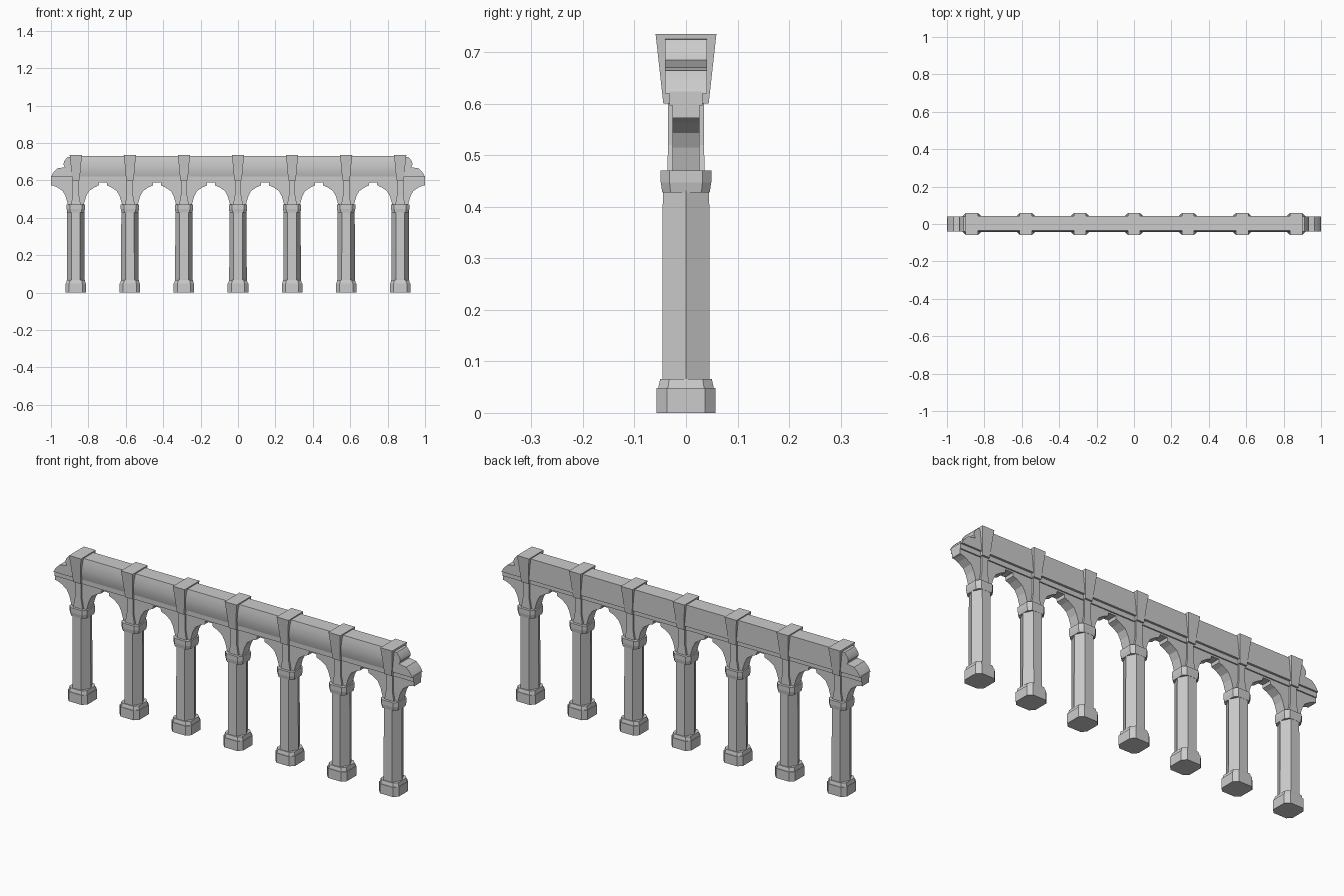
import bpy, bmesh, math

cube = bpy.data.objects.get("Cube")
if cube:
    bpy.data.objects.remove(cube, do_unlink=True)

stone = bpy.data.materials.new("grey stone")
stone.use_nodes = True
GREY = (0.6, 0.6, 0.6, 1)
stone.diffuse_color = GREY
stone.node_tree.nodes["Principled BSDF"].inputs["Base Color"].default_value = GREY

SPACING = 0.289
COUNT = 7


def loft(name, rings):
    """Skin a closed solid through matching rings of points."""
    bm = bmesh.new()
    rows = [[bm.verts.new(p) for p in ring] for ring in rings]
    n = len(rows[0])
    for a, b in zip(rows, rows[1:]):
        for i in range(n):
            j = (i + 1) % n
            bm.faces.new((a[i], a[j], b[j], b[i]))
    bm.faces.new(rows[0])
    bm.faces.new(rows[-1])
    bmesh.ops.recalc_face_normals(bm, faces=bm.faces)
    mesh = bpy.data.meshes.new(name)
    bm.to_mesh(mesh)
    bm.free()
    mesh.materials.append(stone)
    obj = bpy.data.objects.new(name, mesh)
    bpy.context.collection.objects.link(obj)
    return obj


def rect(x, hx, hy, z):
    return [(x + sx * hx, sy * hy, z) for sx, sy in ((-1, -1), (1, -1), (1, 1), (-1, 1))]


def octagon(x, hx, hy, z, cut=0.35):
    a, b = hx * (1 - cut), hy * (1 - cut)
    pts = [(-a, -hy), (a, -hy), (hx, -b), (hx, b), (a, hy), (-a, hy), (-hx, b), (-hx, -b)]
    return [(x + px, py, z) for px, py in pts]


def hexagon(x, hx, hy, z):
    pts = [(-hx, 0), (-hx / 2, -hy), (hx / 2, -hy), (hx, 0), (hx / 2, hy), (-hx / 2, hy)]
    return [(x + px, py, z) for px, py in pts]


def slab(name, outline, half_depth):
    """Extrude an x-z outline symmetrically along y."""
    return loft(name, [[(x, y, z) for x, z in outline] for y in (-half_depth, half_depth)])


# Half arch outline, as offset from the column centre
ARCH = [(0, 0.47), (0.042, 0.47), (0.055, 0.515), (0.07, 0.543), (0.1, 0.563), (0.122, 0.572)]
ARCH_JOINT = [(0.124, 0.588), (SPACING / 2, 0.588), (SPACING / 2, 0.622), (0, 0.622)]
ARCH_END = [(0.133, 0.572), (0.133, 0.622), (0, 0.622)]

for i in range(COUNT):
    x = (i - (COUNT - 1) / 2) * SPACING
    # Column: plinth, collar, six-sided shaft, capital
    loft("column_base", [octagon(x, 0.055, 0.057, 0), octagon(x, 0.055, 0.057, 0.048)])
    loft("base_collar", [octagon(x, 0.052, 0.054, 0.048), octagon(x, 0.048, 0.05, 0.066)])
    loft("column_shaft", [hexagon(x, 0.047, 0.046, 0.05), hexagon(x, 0.046, 0.045, 0.45)])
    loft("capital", [octagon(x, 0.045, 0.046, 0.428), octagon(x, 0.049, 0.049, 0.447),
                     octagon(x, 0.049, 0.049, 0.47)])

    # Arch springers on both sides, cut short at the ends of the row
    for side in (-1, 1):
        at_end = (i == 0 and side < 0) or (i == COUNT - 1 and side > 0)
        outline = ARCH + (ARCH_END if at_end else ARCH_JOINT)
        slab("half_arch", [(x + side * dx, z) for dx, z in outline], 0.026)

    # Rib running up the pier into the tapered bracket that clasps the beam
    loft("pier_rib", [rect(x, 0.026, 0.036, 0.47), rect(x, 0.017, 0.035, 0.52),
                      rect(x, 0.017, 0.035, 0.61)])
    loft("beam_bracket", [rect(x, 0.02, 0.044, 0.6), rect(x, 0.028, 0.054, 0.69),
                          rect(x, 0.033, 0.059, 0.735)])

# Ledge between the arches and the beam
slab("ledge", [(-1, 0.596), (1, 0.596), (1, 0.624), (-1, 0.624)], 0.032)

# Beam with a rounded front and a flat back
PROFILE = [(0.043, 0.62), (0.043, 0.729), (-0.036, 0.729), (-0.041, 0.705),
           (-0.043, 0.675), (-0.041, 0.645), (-0.034, 0.62)]
beam = loft("beam", [[(x, y, z) for y, z in PROFILE] for x in (-0.87, 0.87)])

# Broken beam ends: low lip with a rounded stone above
LIP = [(0.86, 0.62), (1, 0.62), (0.985, 0.645), (0.965, 0.664), (0.925, 0.67),
       (0.933, 0.685), (0.93, 0.702), (0.912, 0.724), (0.86, 0.729)]
ends = [slab("broken_end", [(s * x, z) for x, z in LIP], 0.041) for s in (-1, 1)]

bpy.ops.object.select_all(action="DESELECT")
for obj in [beam] + ends:
    obj.select_set(True)
bpy.context.view_layer.objects.active = beam
bpy.ops.object.shade_smooth_by_angle(angle=math.radians(35))
